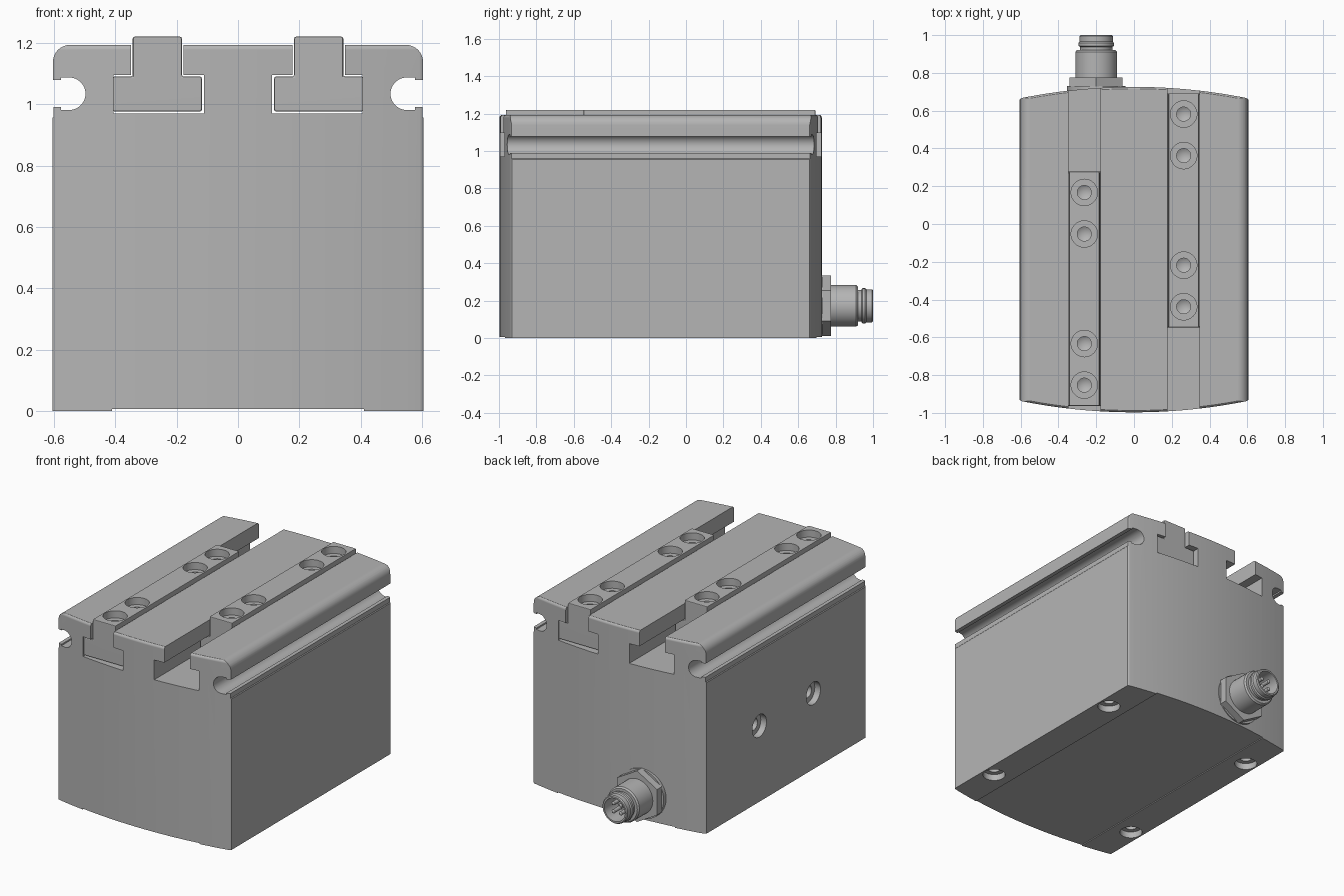
import bpy, bmesh, math
from mathutils import Vector

cube = bpy.data.objects.get("Cube")
if cube:
    bpy.data.objects.remove(cube, do_unlink=True)

grey = bpy.data.materials.new("machined_grey")
grey.use_nodes = True
GREY = (0.46, 0.46, 0.46, 1)
grey.diffuse_color = GREY
grey.node_tree.nodes["Principled BSDF"].inputs["Base Color"].default_value = GREY


def finish(name, bm):
    bmesh.ops.remove_doubles(bm, verts=bm.verts, dist=1e-5)
    bmesh.ops.recalc_face_normals(bm, faces=bm.faces)
    me = bpy.data.meshes.new(name)
    bm.to_mesh(me)
    bm.free()
    me.materials.append(grey)
    ob = bpy.data.objects.new(name, me)
    bpy.context.collection.objects.link(ob)
    return ob


def extrude(name, pts, lo, hi, along):
    """Extrude a 2D outline along Y (points are x,z) or Z (points are x,y)."""
    bm = bmesh.new()
    place = (lambda a, b: (a, lo, b)) if along == "Y" else (lambda a, b: (a, b, lo))
    face = bm.faces.new([bm.verts.new(place(*p)) for p in pts])
    new = bmesh.ops.extrude_face_region(bm, geom=[face])["geom"]
    step = Vector((0, hi - lo, 0)) if along == "Y" else Vector((0, 0, hi - lo))
    bmesh.ops.translate(bm, vec=step, verts=[v for v in new if isinstance(v, bmesh.types.BMVert)])
    return finish(name, bm)


def lathe(name, prof, loc, axis, sides=40):
    """Revolve (radius, height) points around an axis."""
    bm = bmesh.new()
    vs = [bm.verts.new((0, r, h)) for r, h in prof]
    es = [bm.edges.new(p) for p in zip(vs, vs[1:])]
    bmesh.ops.spin(bm, geom=vs + es, cent=(0, 0, 0), axis=(0, 0, 1),
                   angle=math.tau, steps=sides, use_merge=True)
    turn = Vector((0, 0, 1)).rotation_difference(Vector(axis))
    for v in bm.verts:
        v.co = turn @ v.co + Vector(loc)
    return finish(name, bm)


def activate(ob):
    bpy.ops.object.select_all(action="DESELECT")
    ob.select_set(True)
    bpy.context.view_layer.objects.active = ob


def boolean(ob, tool, op):
    activate(ob)
    mod = ob.modifiers.new("cut", "BOOLEAN")
    mod.operation, mod.solver, mod.object = op, "EXACT", tool
    bpy.ops.object.modifier_apply(modifier=mod.name)
    bpy.data.objects.remove(tool, do_unlink=True)


def bevel(ob, width, segments, pick=lambda a, b: True):
    """Bevel the sharp edges whose two end points pass the test."""
    bm = bmesh.new()
    bm.from_mesh(ob.data)
    edges = [e for e in bm.edges if e.calc_face_angle(0) > 0.5
             and pick(e.verts[0].co, e.verts[1].co)]
    bmesh.ops.bevel(bm, geom=edges, offset=width, segments=segments,
                    profile=0.5, affect="EDGES", clamp_overlap=True)
    bm.to_mesh(ob.data)
    bm.free()


def smooth(ob):
    activate(ob)
    bpy.ops.object.shade_smooth_by_angle(angle=math.radians(32))
    ob.modifiers.new("even_shading", "WEIGHTED_NORMAL").keep_sharp = True


def arc(cx, cz, r, start, end, n):
    angles = [math.radians(start + (end - start) * i / n) for i in range(n + 1)]
    return [(cx + r * math.cos(a), cz + r * math.sin(a)) for a in angles]


def counterbore(ob, loc, axis, r, depth, inner, deep):
    """Wide recess with a narrow, cone-ended hole behind it."""
    prof = [(0, -deep - inner * 0.6), (inner, -deep), (inner, -depth),
            (r, -depth), (r, 0.05), (0, 0.05)]
    boolean(ob, lathe("hole_cutter", prof, loc, axis), "DIFFERENCE")


# Housing: section with side grooves and T-slots, trimmed by a bowed plan
TOP, SIDE = 1.193, 0.605
half = [(0.41, 0.006), (0.41, 0), (SIDE, 0), (SIDE, 0.955), (0.601, 0.96), (0.601, 0.99),
        (0.577, 0.99), (0.577, 0.981)]
half += arc(0.55, 1.034, 0.053, -90, -270, 20)
half += [(0.577, 1.087), (0.577, 1.078), (0.603, 1.078)]
half += arc(0.548, TOP - 0.055, 0.055, 0, 90, 8)
half += [(0.348, TOP), (0.348, 1.095), (0.405, 1.095), (0.405, 0.97),
         (0.11, 0.97), (0.11, 1.095), (0.178, 1.095), (0.178, TOP)]
section = half + [(-x, z) for x, z in reversed(half)]
housing = extrude("housing", section, -1.2, 1.2, "Y")

N, EDGE = 24, 0.61
xs = [EDGE * (2 * i / N - 1) for i in range(N + 1)]
plan = [(x, -0.997 + 0.062 * (x / EDGE) ** 2) for x in xs]
plan += [(x, 0.726 - 0.062 * (x / EDGE) ** 2) for x in reversed(xs)]
trim = extrude("plan_trim", plan, -0.1, TOP + 0.002, "Z")
bevel(trim, 0.018, 4, lambda a, b: min(a.z, b.z) > 1 or abs(a.z - b.z) > 1)
boolean(housing, trim, "INTERSECT")

# Mounting holes underneath and on one side
for x in (-0.53, 0.53):
    for y in (-0.66, 0.40):
        counterbore(housing, (x, y, 0), (0, 0, -1), 0.066, 0.04, 0.036, 0.14)
for y in (-0.41, 0.13):
    counterbore(housing, (-SIDE, y, 0.48), (-1, 0, 0), 0.071, 0.04, 0.038, 0.14)
smooth(housing)

# Sliding T-rails with counterbored screw holes
rail = [(0.145, 0.976), (0.145, 1.09), (0.08, 1.09), (0.08, 1.22)]
rail = rail + [(-x, z) for x, z in reversed(rail)]
for name, x, y0, holes in (("right_rail", -0.263, -0.963, (0.11, 0.33, 0.91, 1.13)),
                           ("left_rail", 0.263, -0.548, (0.11, 0.33, 0.91, 1.13))):
    ob = extrude(name, [(x + a, z) for a, z in rail], y0, y0 + 1.24, "Y")
    bevel(ob, 0.006, 2)
    for h in holes:
        counterbore(ob, (x, y0 + h, 1.22), (0, 0, 1), 0.07, 0.045, 0.037, 0.1)
    smooth(ob)

# Round plug connector on the back
CX, CZ = -0.2, 0.172
back = (0, 1, 0)
parts = [
    lathe("connector_flange", [(0, 0.68), (0.155, 0.68), (0.155, 0.73), (0, 0.73)],
          (CX, 0, CZ), back),
    lathe("connector_nut", [(0, 0.727), (0.162, 0.727), (0.162, 0.776), (0, 0.776)],
          (CX, 0, CZ), back, 6),
    lathe("connector_sleeve",
          [(0, 0.76), (0.111, 0.76), (0.111, 0.91), (0.103, 0.92), (0.085, 0.92),
           (0.085, 0.937), (0.094, 0.943), (0.094, 0.958), (0.088, 0.965), (0.088, 0.994),
           (0.082, 1.0), (0.072, 1.0), (0.072, 0.87), (0, 0.87)],
          (CX, 0, CZ), back),
]
for i in range(4):
    a = math.radians(45 + 90 * i)
    parts.append(lathe("connector_pin", [(0, 0.86), (0.012, 0.86), (0.012, 0.975), (0, 0.985)],
                       (CX + 0.036 * math.cos(a), 0, CZ + 0.036 * math.sin(a)), back, 12))
for ob in parts:
    smooth(ob)
